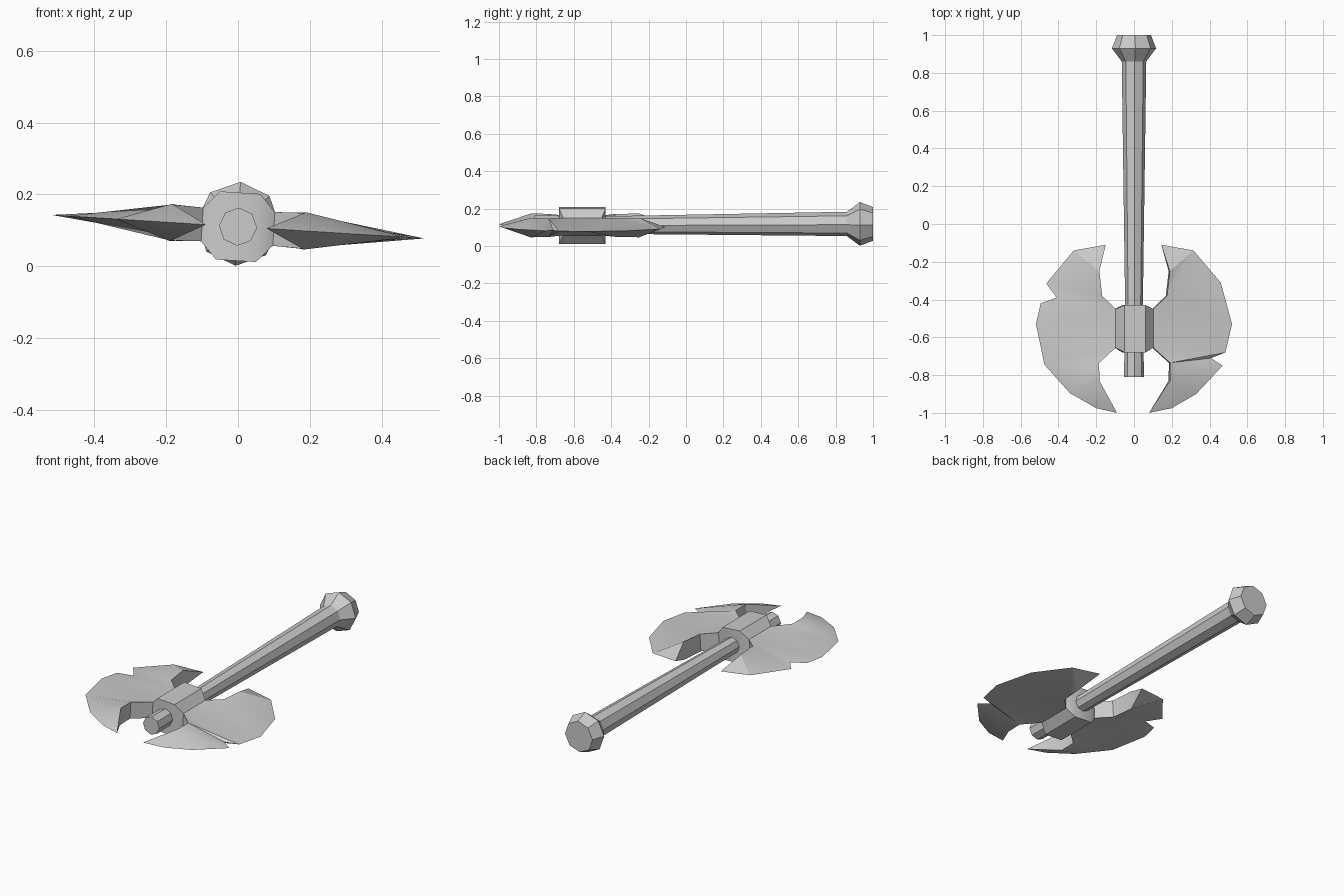
import bpy, bmesh
from math import sin, cos, pi, radians

if "Cube" in bpy.data.objects:
    bpy.data.objects.remove(bpy.data.objects["Cube"])


def finish(bm, name, angle):
    bmesh.ops.recalc_face_normals(bm, faces=bm.faces)
    me = bpy.data.meshes.new(name)
    bm.to_mesh(me)
    bm.free()
    ob = bpy.data.objects.new(name, me)
    bpy.context.collection.objects.link(ob)
    bpy.context.view_layer.objects.active = ob
    ob.select_set(True)
    bpy.ops.object.shade_smooth_by_angle(angle=radians(angle))
    ob.select_set(False)
    return ob


def rod(name, rings, sides=8):
    """Octagonal rod along y from (y, radius, centre z) rings."""
    bm = bmesh.new()
    loops = [[bm.verts.new((r * sin(2 * pi * i / sides + 0.06), y,
                            cz + r * cos(2 * pi * i / sides + 0.06)))
              for i in range(sides)] for y, r, cz in rings]
    for a, b in zip(loops, loops[1:]):
        for i in range(sides):
            j = (i + 1) % sides
            bm.faces.new((a[i], a[j], b[j], b[i]))
    bm.faces.new(loops[0])
    bm.faces.new(loops[-1])
    return finish(bm, name, 20)


# Handle and pommel
rod("handle", [(-0.81, 0.053, 0.11), (-0.43, 0.047, 0.112), (0.86, 0.065, 0.118)])
rod("pommel", [(0.86, 0.065, 0.118), (0.93, 0.117, 0.118), (1.0, 0.09, 0.118)])

# Axe head: hub and two blades in one mesh
bm = bmesh.new()


def pair(x, y, t):
    top = bm.verts.new((x, y, t))
    return (top, bm.verts.new((x, y, -t)) if t else top)


def dist(a, b):
    return (a[0].co.xy - b[0].co.xy).length


def both(*pairs):
    for k in (0, 1):
        bm.faces.new([p[k] for p in pairs])


def blade(side, outer):
    inner = [(0.187, -0.25, 0.052), (0.172, -0.38, 0.05), (0.1, -0.45, 0.047),
             (0.1, -0.655, 0.047), (0.188, -0.735, 0.05), (0.187, -0.83, 0.052)]
    a = [pair(side * x, y, t) for x, y, t in inner]
    b = [pair(side * x, y, 0) for x, y in outer]
    # bevelled cheeks, stitched from the thick back to the thin edge
    i = j = 0
    while i < len(a) - 1 or j < len(b) - 1:
        step_outer = i == len(a) - 1 or (
            j < len(b) - 1 and dist(a[i], b[j + 1]) < dist(a[i + 1], b[j]))
        if step_outer:
            both(a[i], b[j], b[j + 1])
            j += 1
        else:
            both(a[i], b[j], a[i + 1])
            i += 1
    # back walls and horn ends
    for k in (0, 1, 3, 4):
        bm.faces.new((a[k][0], a[k + 1][0], a[k + 1][1], a[k][1]))
    bm.faces.new((a[0][0], a[0][1], b[0][0]))
    bm.faces.new((a[-1][0], a[-1][1], b[-1][0]))
    return a[2], a[3]


right = blade(1, [(0.145, -0.11), (0.315, -0.14), (0.46, -0.31), (0.52, -0.53),
                  (0.485, -0.68), (0.41, -0.71), (0.47, -0.75), (0.33, -0.9),
                  (0.2, -0.975), (0.08, -1.0)])
left = blade(-1, [(0.15, -0.11), (0.32, -0.14), (0.465, -0.315), (0.41, -0.39),
                  (0.495, -0.42), (0.52, -0.53), (0.475, -0.745), (0.34, -0.895),
                  (0.2, -0.975), (0.09, -1.0)])

# Hub between the blades
cols = [left] + [(pair(x, -0.43, 0.095), pair(x, -0.68, 0.095))
                 for x in (-0.056, 0.056)] + [right]
for c, d in zip(cols, cols[1:]):
    both(c[0], d[0], d[1], c[1])
    for k in (0, 1):
        bm.faces.new((c[k][0], d[k][0], d[k][1], c[k][1]))

head = finish(bm, "axe_head", 30)
head.rotation_euler.y = radians(3.6)
head.location.z = 0.11
